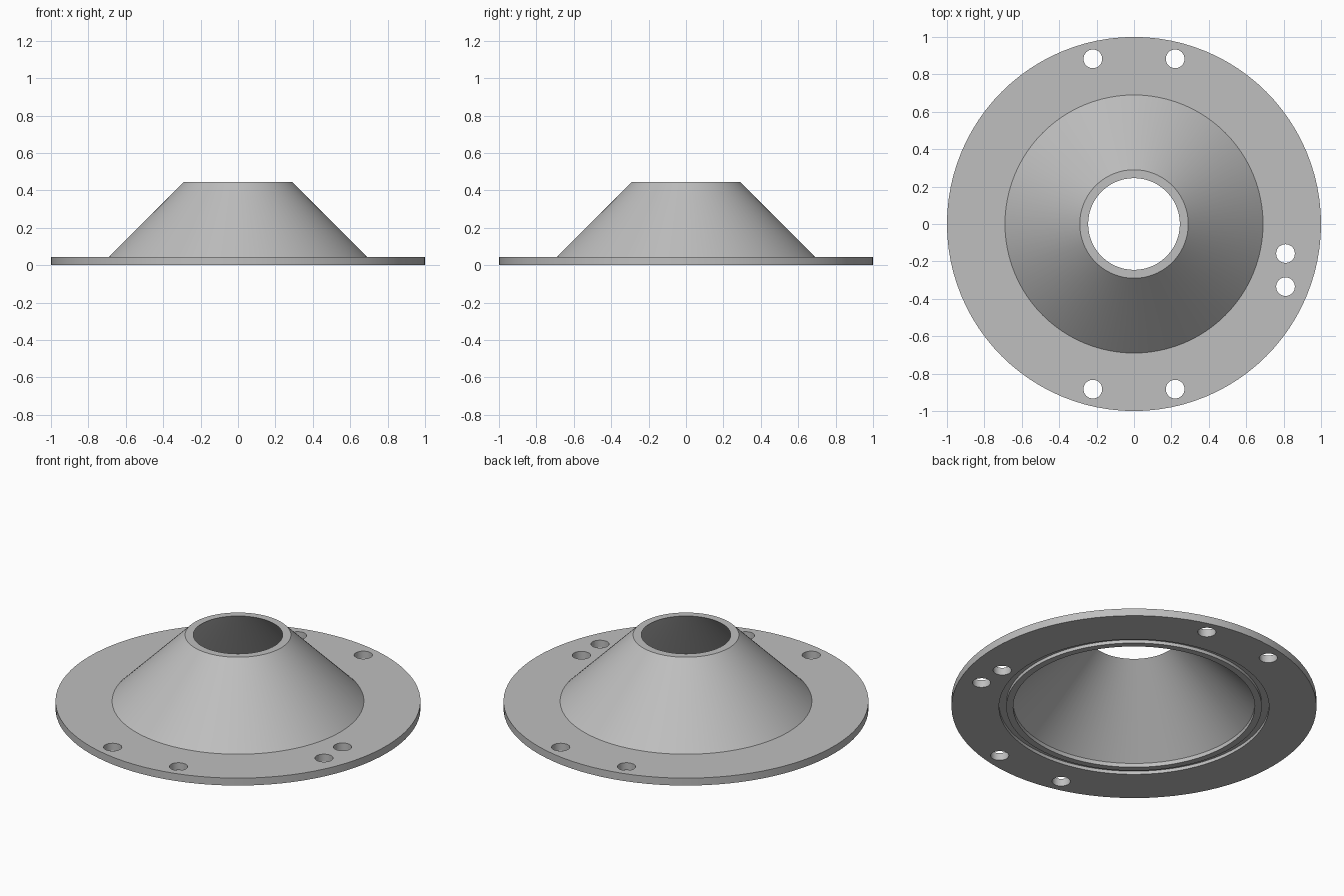
import bpy
import bmesh
from math import pi, radians
from mathutils import Matrix, Vector

cube = bpy.data.objects.get("Cube")
if cube:
    bpy.data.objects.remove(cube, do_unlink=True)

SEGMENTS = 96
THICK = 0.045
HOLE_RADIUS = 0.05

grey = bpy.data.materials.new("satin grey")
grey.use_nodes = True
colour = (0.52, 0.52, 0.52, 1)
grey.diffuse_color = colour
grey.node_tree.nodes["Principled BSDF"].inputs["Base Color"].default_value = colour


def make_object(name, bm):
    bmesh.ops.recalc_face_normals(bm, faces=bm.faces)
    mesh = bpy.data.meshes.new(name)
    bm.to_mesh(mesh)
    bm.free()
    mesh.materials.append(grey)
    obj = bpy.data.objects.new(name, mesh)
    bpy.context.collection.objects.link(obj)
    return obj


def lathe(name, profile):
    """Spin a closed (radius, height) profile around the z axis."""
    bm = bmesh.new()
    verts = [bm.verts.new((r, 0, z)) for r, z in profile]
    edges = [bm.edges.new((v, verts[i - 1])) for i, v in enumerate(verts)]
    bmesh.ops.spin(bm, geom=verts + edges, cent=(0, 0, 0), axis=(0, 0, 1),
                   angle=2 * pi, steps=SEGMENTS, use_merge=False)
    bmesh.ops.remove_doubles(bm, verts=bm.verts, dist=0.0001)
    return make_object(name, bm)


# Flange and hollow cone in one section, with a seal groove underneath
body = lathe("flanged_cone", [
    (1.0, 0), (1.0, THICK),              # flange rim
    (0.69, THICK), (0.29, 0.445),        # outer slope
    (0.245, 0.445), (0.662, 0.024),      # top lip and inner slope
    (0.662, 0), (0.70, 0),               # inner lip
    (0.70, 0.02), (0.74, 0.02), (0.74, 0),  # groove
])

# Bolt holes: two pairs front and back, one pair on the left
holes = [(sx * 0.22, sy * 0.883) for sx in (-1, 1) for sy in (-1, 1)]
holes += [(0.81, -0.158), (0.81, -0.335)]
bm = bmesh.new()
for x, y in holes:
    bmesh.ops.create_cone(bm, cap_ends=True, segments=32, radius1=HOLE_RADIUS,
                          radius2=HOLE_RADIUS, depth=0.2,
                          matrix=Matrix.Translation(Vector((x, y, 0))))
cutter = make_object("hole_cutter", bm)
cutter.hide_render = True

cut = body.modifiers.new("bolt_holes", "BOOLEAN")
cut.operation = "DIFFERENCE"
cut.solver = "EXACT"
cut.object = cutter

bpy.ops.object.select_all(action="DESELECT")
body.select_set(True)
bpy.context.view_layer.objects.active = body
bpy.ops.object.modifier_apply(modifier=cut.name)
bpy.data.objects.remove(cutter, do_unlink=True)
bpy.ops.object.shade_smooth_by_angle(angle=radians(30))
